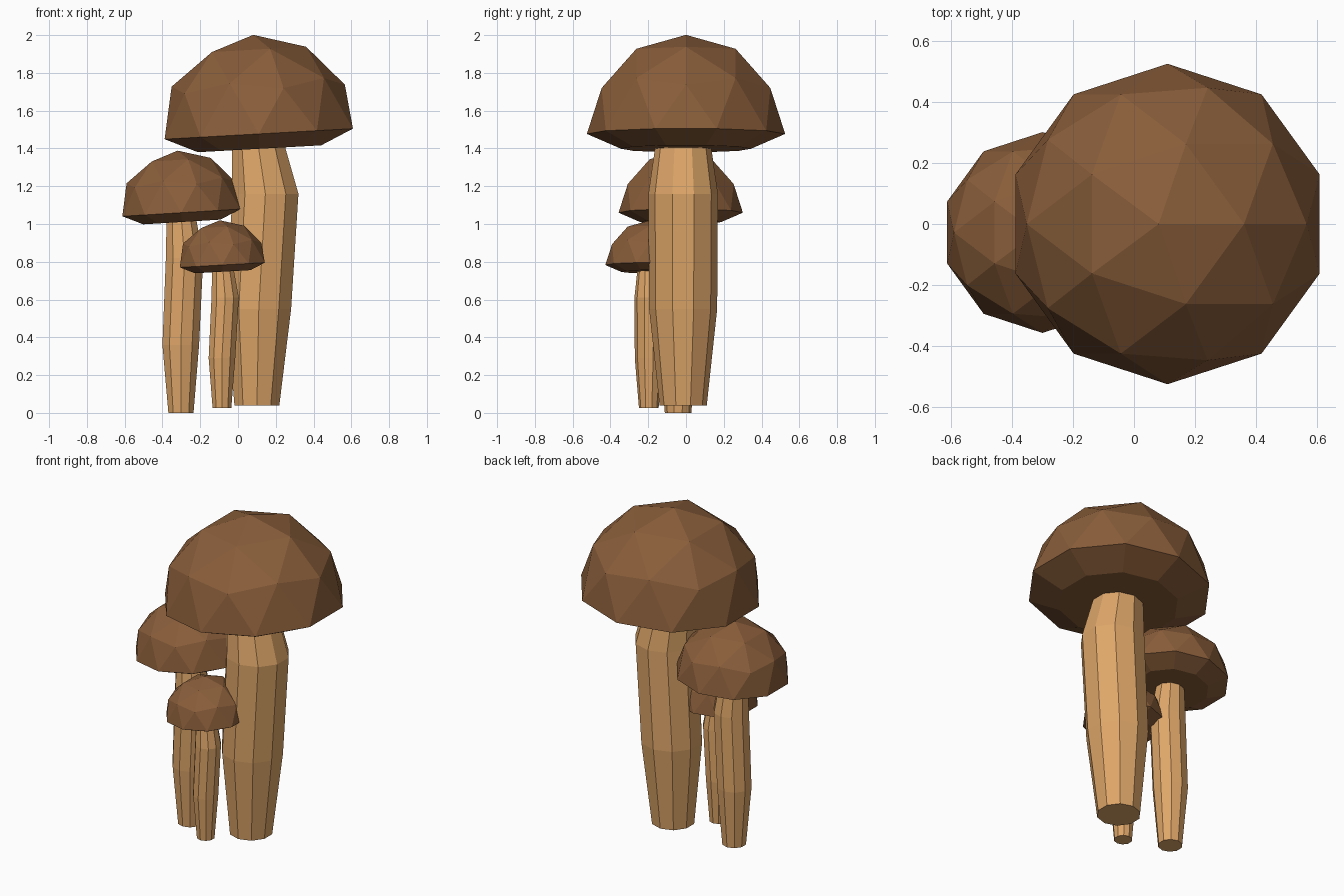
import bpy, bmesh, math
from mathutils import Matrix, Vector

cube = bpy.data.objects.get("Cube")
if cube:
    bpy.data.objects.remove(cube, do_unlink=True)


def material(name, rgb):
    m = bpy.data.materials.new(name)
    m.use_nodes = True
    m.diffuse_color = (*rgb, 1)
    m.node_tree.nodes["Principled BSDF"].inputs["Base Color"].default_value = (*rgb, 1)
    return m


CAP = material("cap brown", (0.25, 0.11, 0.042))
STEM = material("stem tan", (0.73, 0.38, 0.14))
SIDES = 10


def finish(bm, name, mat):
    bmesh.ops.recalc_face_normals(bm, faces=bm.faces[:])
    mesh = bpy.data.meshes.new(name)
    bm.to_mesh(mesh)
    bm.free()
    mesh.materials.append(mat)
    ob = bpy.data.objects.new(name, mesh)
    bpy.context.collection.objects.link(ob)
    return ob


def cap(name, centre, radius, tilt):
    """Faceted dome with a bevelled rim and flat underside."""
    bm = bmesh.new()
    bmesh.ops.create_icosphere(bm, subdivisions=2, radius=1)
    low = [v for v in bm.verts if v.co.z < -0.01]
    bmesh.ops.delete(bm, geom=low, context='VERTS')
    rim = [e for e in bm.edges if e.is_boundary]
    new = bmesh.ops.extrude_edge_only(bm, edges=rim)["geom"]
    for v in (g for g in new if isinstance(g, bmesh.types.BMVert)):
        v.co = Vector((v.co.x * 0.655, v.co.y * 0.655, -0.15))
    bmesh.ops.contextual_create(bm, geom=[g for g in new if isinstance(g, bmesh.types.BMEdge)])
    bm.transform(Matrix.Translation(centre) @ Matrix.Rotation(math.radians(tilt), 4, 'Y')
                 @ Matrix.Scale(radius, 4))
    return finish(bm, name, CAP)


def stem(name, y, rings):
    """Bent tube through rings given as (x, z, radius)."""
    bm = bmesh.new()
    loops = []
    for x, z, r in rings:
        angles = [math.tau * (i + 0.5) / SIDES for i in range(SIDES)]
        loops.append([bm.verts.new((x + r * math.cos(a), y + r * math.sin(a), z)) for a in angles])
    for a, b in zip(loops, loops[1:]):
        for i in range(SIDES):
            j = (i + 1) % SIDES
            bm.faces.new((a[i], a[j], b[j], b[i]))
    bm.faces.new(loops[0][::-1])
    bm.faces.new(loops[-1])
    return finish(bm, name, STEM)


# Large mushroom
cap("large_cap", (0.11, 0, 1.477), 0.525, -3.2)
stem("large_stem", -0.015, [(0.10, 0.04, 0.125), (0.11, 0.55, 0.18),
                            (0.145, 1.16, 0.184), (0.105, 1.43, 0.145)])

# Medium mushroom
cap("medium_cap", (-0.30, -0.028, 1.06), 0.329, -3.5)
stem("medium_stem", -0.042, [(-0.302, 0, 0.07), (-0.303, 0.36, 0.102),
                             (-0.283, 0.82, 0.104), (-0.30, 1.03, 0.082)])

# Small mushroom
cap("small_cap", (-0.083, -0.19, 0.783), 0.237, -3.2)
stem("small_stem", -0.197, [(-0.085, 0.025, 0.052), (-0.085, 0.29, 0.074),
                            (-0.068, 0.61, 0.076), (-0.08, 0.76, 0.06)])
